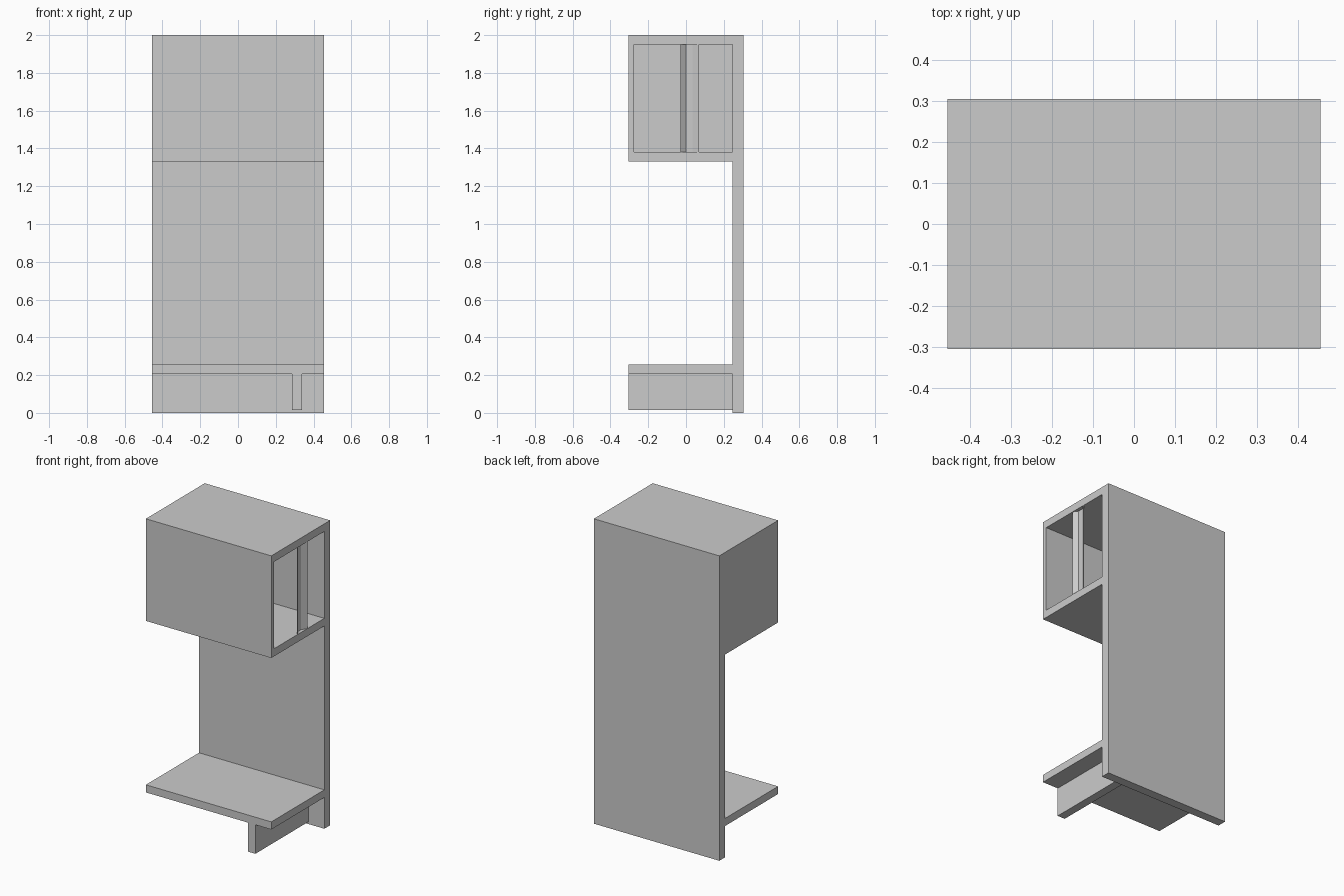
import bpy

if "Cube" in bpy.data.objects:
    bpy.data.objects.remove(bpy.data.objects["Cube"])


def mesh_object(name, verts, faces):
    mesh = bpy.data.meshes.new(name)
    mesh.from_pydata(verts, [], faces)
    obj = bpy.data.objects.new(name, mesh)
    bpy.context.collection.objects.link(obj)
    return obj


def prism(name, profile, axis, lo, hi):
    """Extrude a 2D profile; axis 'x' uses (y, z), axis 'z' uses (x, y)."""
    n = len(profile)
    place = {'x': lambda a, b, t: (t, a, b), 'z': lambda a, b, t: (a, b, t)}[axis]
    verts = [place(a, b, t) for t in (lo, hi) for a, b in profile]
    faces = [tuple(reversed(range(n))), tuple(range(n, 2 * n))]
    faces += [(i, (i + 1) % n, n + (i + 1) % n, n + i) for i in range(n)]
    return mesh_object(name, verts, faces)


def box(name, x, y, z):
    return prism(name, [(x[0], y[0]), (x[1], y[0]), (x[1], y[1]), (x[0], y[1])], 'z', *z)


W, D, BACK = 0.455, 0.305, 0.245

# Body: back panel, upper cabinet and lower shelf as one side profile
body = prism("cabinet_body", [
    (D, 0), (D, 2), (-D, 2), (-D, 1.33), (BACK, 1.33), (BACK, 0.255),
    (-D, 0.255), (-D, 0.205), (BACK, 0.205), (BACK, 0)], 'x', -W, W)

# Hollow of the upper cabinet, open on the right side
cutter = box("cavity_cutter", (-W + 0.03, W + 0.1), (-0.275, BACK), (1.38, 1.95))
cutter.hide_render = True
cutter.hide_viewport = True
cut = body.modifiers.new("hollow", 'BOOLEAN')
cut.operation = 'DIFFERENCE'
cut.solver = 'EXACT'
cut.object = cutter

# Grooved post in the side opening
groove = [(W, -0.03), (W - 0.022, 0.0), (W - 0.022, 0.035), (W, 0.07)]
inner = [(x - 0.006, y) for x, y in reversed(groove)]
prism("opening_post", groove + inner, 'z', 1.38, 1.95)

# Single support under the shelf
box("shelf_support", (0.285, 0.34), (-D, BACK), (0.015, 0.205))
